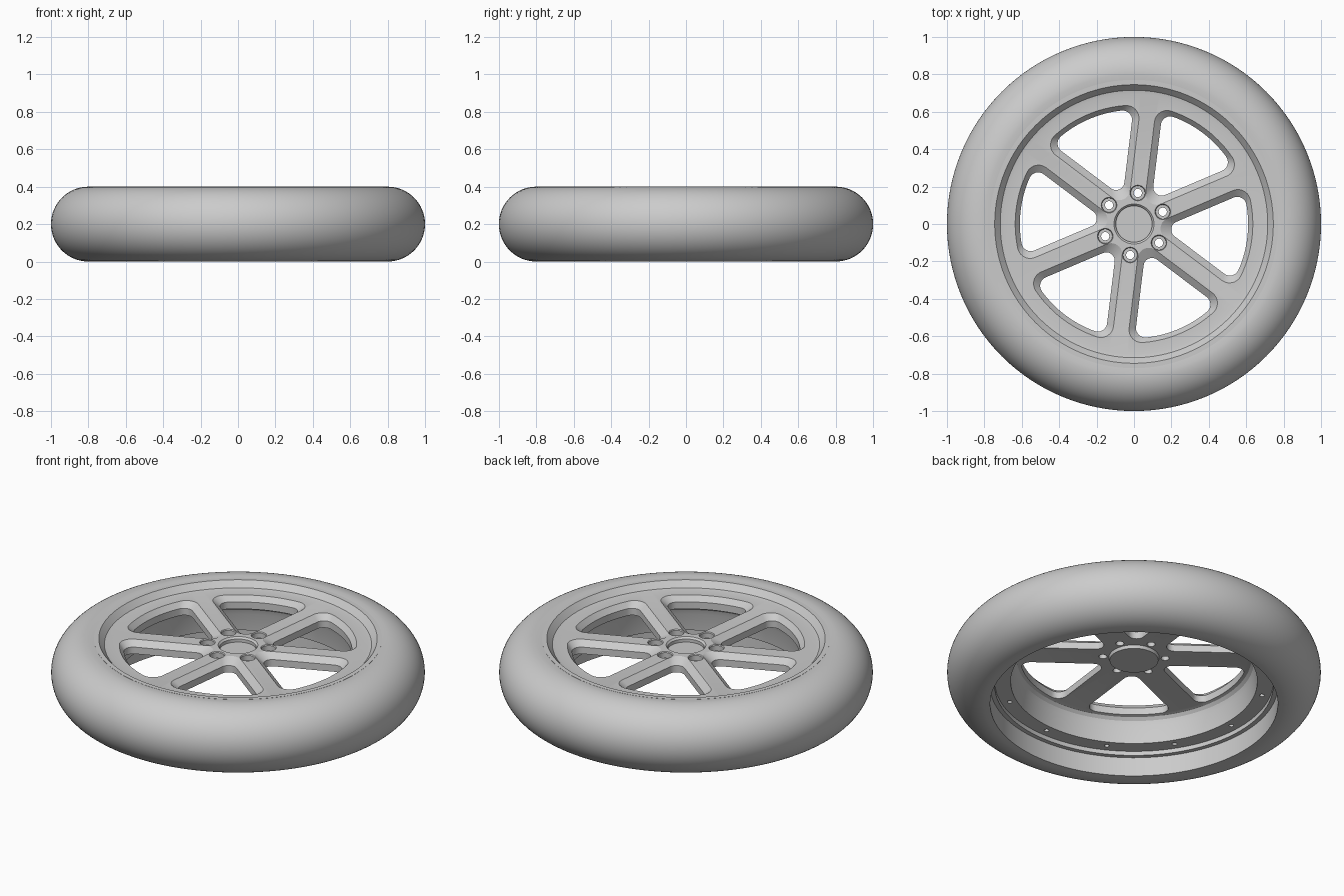
import bpy, bmesh, math
from mathutils import Matrix, Vector

cube = bpy.data.objects.get("Cube")
if cube:
    bpy.data.objects.remove(cube, do_unlink=True)

SPOKE_ANGLE = math.radians(83)
STEP = math.radians(60)

grey = bpy.data.materials.new("plain_grey")
grey.use_nodes = True
colour = (0.6, 0.6, 0.6, 1)
grey.diffuse_color = colour
grey.node_tree.nodes["Principled BSDF"].inputs["Base Color"].default_value = colour


def lathe(bm, profile, steps, closed=True, at=(0, 0)):
    """Spin a (radius, height) profile about a vertical axis."""
    verts = [bm.verts.new((r + at[0], at[1], z)) for r, z in profile]
    pairs = list(zip(verts, verts[1:] + verts[:1]))
    if not closed:
        pairs.pop()
    edges = [bm.edges.new(p) for p in pairs]
    bmesh.ops.spin(bm, geom=verts + edges, cent=(at[0], at[1], 0), axis=(0, 0, 1),
                   angle=math.tau, steps=steps, use_merge=True)


def make_object(name, bm):
    bmesh.ops.remove_doubles(bm, verts=bm.verts[:], dist=0.0001)
    bmesh.ops.recalc_face_normals(bm, faces=bm.faces[:])
    mesh = bpy.data.meshes.new(name)
    bm.to_mesh(mesh)
    bm.free()
    mesh.materials.append(grey)
    obj = bpy.data.objects.new(name, mesh)
    bpy.context.collection.objects.link(obj)
    return obj


def activate(obj):
    bpy.ops.object.select_all(action='DESELECT')
    obj.select_set(True)
    bpy.context.view_layer.objects.active = obj


def window_outline(half_spoke, outer, r_in, r_out):
    """Rounded sector between two spokes, centred on +x."""
    def arc(centre, radius, start, end, n):
        return [centre + radius * Vector((math.cos(a), math.sin(a)))
                for a in (start + (end - start) * i / n for i in range(n + 1))]
    side = STEP * 2
    tip = Vector(((half_spoke + r_in) / math.sin(STEP / 2), 0))
    reach = outer - r_out
    a = STEP / 2 - math.asin((half_spoke + r_out) / reach)
    low = reach * Vector((math.cos(a), -math.sin(a)))
    high = Vector((low.x, -low.y))
    return (arc(tip, r_in, side, math.tau - side, 10)
            + arc(low, r_out, -side, -a, 10)
            + arc(Vector((0, 0)), outer, -a, a, 24)[1:-1]
            + arc(high, r_out, a, side, 10))


def add_window(bm, angle):
    """Tapered cutter: sloped upper edge over a straight wall."""
    turn = Matrix.Rotation(angle, 4, 'Z')
    rings = []
    for z, grow in ((0.2, 0), (0.33, 0), (0.36, 0.036), (0.39, 0.036)):
        outline = window_outline(0.078 - grow, 0.61 + grow * 0.7, 0.045 + grow * 0.4, 0.05 + grow * 0.5)
        rings.append([bm.verts.new(turn @ Vector((p.x, p.y, z))) for p in outline])
    for lower, upper in zip(rings, rings[1:]):
        n = len(lower)
        for i in range(n):
            j = (i + 1) % n
            bm.faces.new((lower[i], lower[j], upper[j], upper[i]))
    bm.faces.new(rings[0][::-1])
    bm.faces.new(rings[-1])


# Tyre: round tread with a straight bore
bm = bmesh.new()
tread = [(0.8 + 0.2 * math.cos(math.pi * (i / 32 - 0.5)),
          0.2 + 0.2 * math.sin(math.pi * (i / 32 - 0.5))) for i in range(33)]
lathe(bm, [(0.77, 0.003)] + tread + [(0.77, 0.397)], 128)
tyre = make_object("tyre", bm)

# Rim: face, raised lip, barrel and bolt ledge in one turned solid
bm = bmesh.new()
lathe(bm, [(0, 0.36), (0.695, 0.36), (0.715, 0.364), (0.745, 0.398), (0.771, 0.398),
           (0.771, 0.115), (0.745, 0.115), (0.745, 0.14), (0.66, 0.14), (0.65, 0.24),
           (0.642, 0.268), (0.628, 0.284), (0.605, 0.29), (0.135, 0.29), (0.13, 0.272),
           (0, 0.272)], 128, closed=False)
rim = make_object("spoked_rim", bm)

# Cutters: spoke windows, lug holes, ledge holes and hub recess
bm = bmesh.new()
for i in range(6):
    spoke = SPOKE_ANGLE + i * STEP
    add_window(bm, spoke + STEP / 2)
    lug = (0.167 * math.cos(spoke), 0.167 * math.sin(spoke))
    lathe(bm, [(0, 0.25), (0.022, 0.25), (0.022, 0.325), (0.038, 0.325),
               (0.038, 0.355), (0.042, 0.36), (0.042, 0.38), (0, 0.38)], 24, False, lug)
for i in range(12):
    a = math.radians(2) + i * STEP / 2
    lathe(bm, [(0, 0.1), (0.013, 0.1), (0.013, 0.18), (0, 0.18)], 16, False,
          (0.7 * math.cos(a), 0.7 * math.sin(a)))
lathe(bm, [(0, 0.332), (0.097, 0.332), (0.097, 0.35), (0.107, 0.36), (0.107, 0.38), (0, 0.38)], 48, False)
cutter = make_object("rim_cutter", bm)
cutter.hide_render = True

activate(rim)
cut = rim.modifiers.new("openings", 'BOOLEAN')
cut.operation = 'DIFFERENCE'
cut.solver = 'EXACT'
cut.object = cutter
bpy.ops.object.modifier_apply(modifier=cut.name)
bpy.data.objects.remove(cutter, do_unlink=True)

for obj in (tyre, rim):
    activate(obj)
    bpy.ops.object.shade_smooth_by_angle(angle=math.radians(25))
